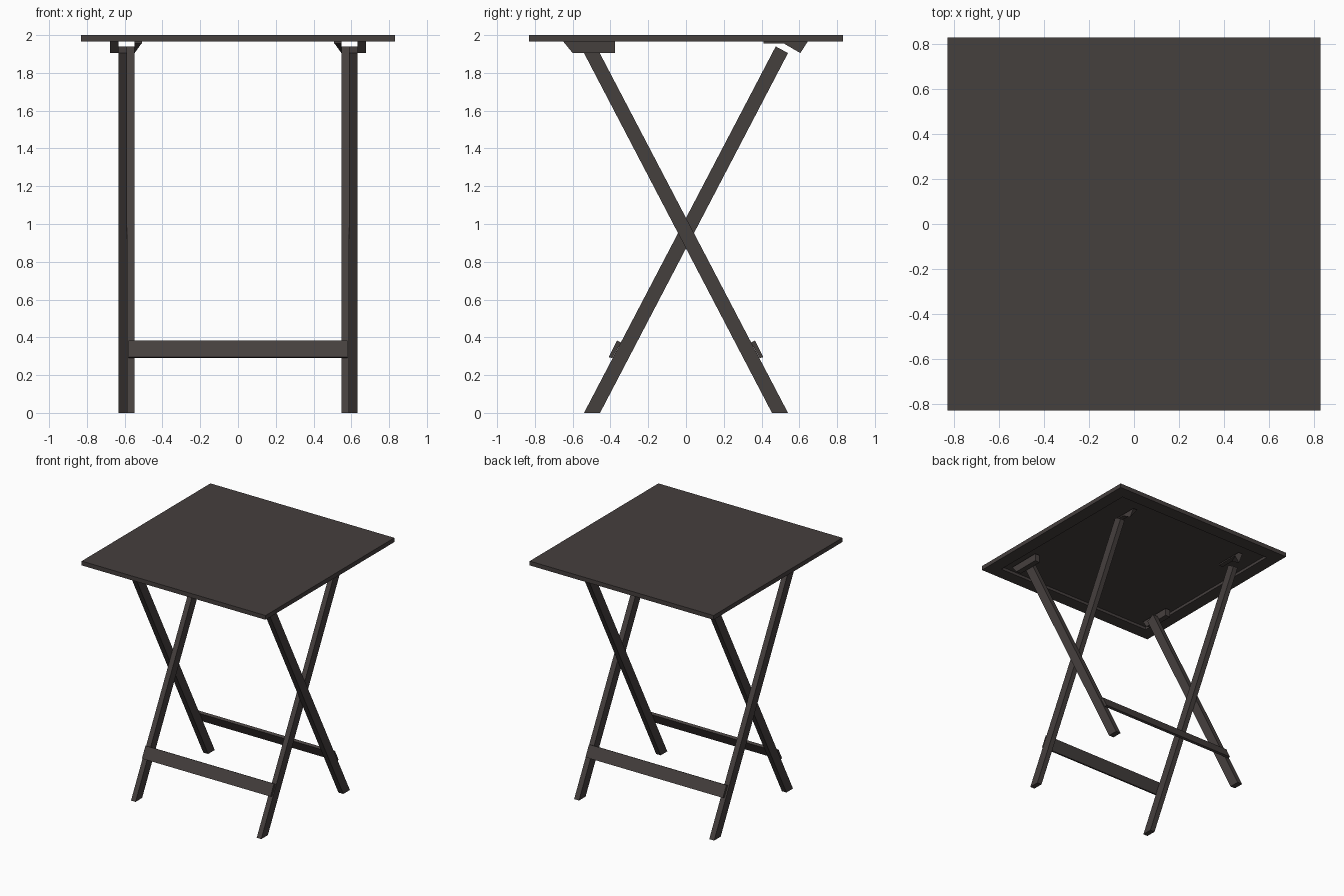
import bpy, bmesh

if "Cube" in bpy.data.objects:
    bpy.data.objects.remove(bpy.data.objects["Cube"])

wood = bpy.data.materials.new("dark brown wood")
wood.diffuse_color = (0.060, 0.050, 0.048, 1)
wood.use_nodes = True
wood.node_tree.nodes["Principled BSDF"].inputs["Base Color"].default_value = wood.diffuse_color


def prism(name, profile, x0, x1, inner=None):
    """Extrude a (y, z) profile along x; 'inner' is an optional second end profile."""
    bm = bmesh.new()
    a = [bm.verts.new((x0, y, z)) for y, z in profile]
    b = [bm.verts.new((x1, y, z)) for y, z in (inner or profile)]
    bm.faces.new(a)
    bm.faces.new(b[::-1])
    n = len(a)
    for i in range(n):
        j = (i + 1) % n
        bm.faces.new((a[j], a[i], b[i], b[j]))
    bmesh.ops.recalc_face_normals(bm, faces=bm.faces)
    me = bpy.data.meshes.new(name)
    bm.to_mesh(me)
    bm.free()
    me.materials.append(wood)
    ob = bpy.data.objects.new(name, me)
    bpy.context.collection.objects.link(ob)
    return ob


def box(name, x0, x1, y0, y1, z0, z1):
    return prism(name, [(y0, z0), (y1, z0), (y1, z1), (y0, z1)], x0, x1)


def flip(profile):
    return [(-y, z) for y, z in profile]


# Table top: one solid slab with a shallow recess left underneath
bm = bmesh.new()
bmesh.ops.create_cube(bm, size=1)
for v in bm.verts:
    v.co = (v.co.x * 1.66, v.co.y * 1.66, 1.9825 + v.co.z * 0.035)
bottom = min(bm.faces, key=lambda f: f.calc_center_median().z)
bmesh.ops.inset_region(bm, faces=[bottom], thickness=0.15)
inner = bmesh.ops.extrude_face_region(bm, geom=[bottom])
bmesh.ops.translate(bm, vec=(0, 0, 0.023),
                    verts=[g for g in inner["geom"] if isinstance(g, bmesh.types.BMVert)])
if bottom.is_valid:
    bmesh.ops.delete(bm, geom=[bottom], context='FACES_ONLY')
bmesh.ops.recalc_face_normals(bm, faces=bm.faces)
me = bpy.data.meshes.new("table_top")
bm.to_mesh(me)
bm.free()
me.materials.append(wood)
bpy.context.collection.objects.link(bpy.data.objects.new("table_top", me))

# Crossing legs and the brackets they meet, on both sides
leg = [(-0.54, 0), (-0.455, 0), (0.54, 1.905), (0.475, 1.94)]
front_bracket = [(-0.65, 1.966), (-0.375, 1.966), (-0.375, 1.905), (-0.60, 1.905)]
back_bracket = [(0.50, 1.966), (0.645, 1.966), (0.605, 1.905)]
back_bracket_tip = [(0.50, 1.966), (0.645, 1.966), (0.60, 1.96)]
for side, s in (("left", -1), ("right", 1)):
    prism(side + "_inner_leg", leg, s * 0.547, s * 0.588)
    prism(side + "_outer_leg", flip(leg), s * 0.588, s * 0.632)
    prism(side + "_front_bracket", front_bracket, s * 0.632, s * 0.677)
    prism(side + "_back_bracket", back_bracket, s * 0.547, s * 0.508, back_bracket_tip)
    box(side + "_bracket_plate", s * 0.508, s * 0.547, 0.41, 0.60, 1.955, 1.966)

# Low stretchers, lying against the outer faces of the legs
rail = [(-0.41, 0.295), (-0.365, 0.383), (-0.345, 0.373), (-0.39, 0.290)]
prism("front_stretcher", rail, -0.58, 0.58)
prism("back_stretcher", flip(rail), -0.62, 0.62)
